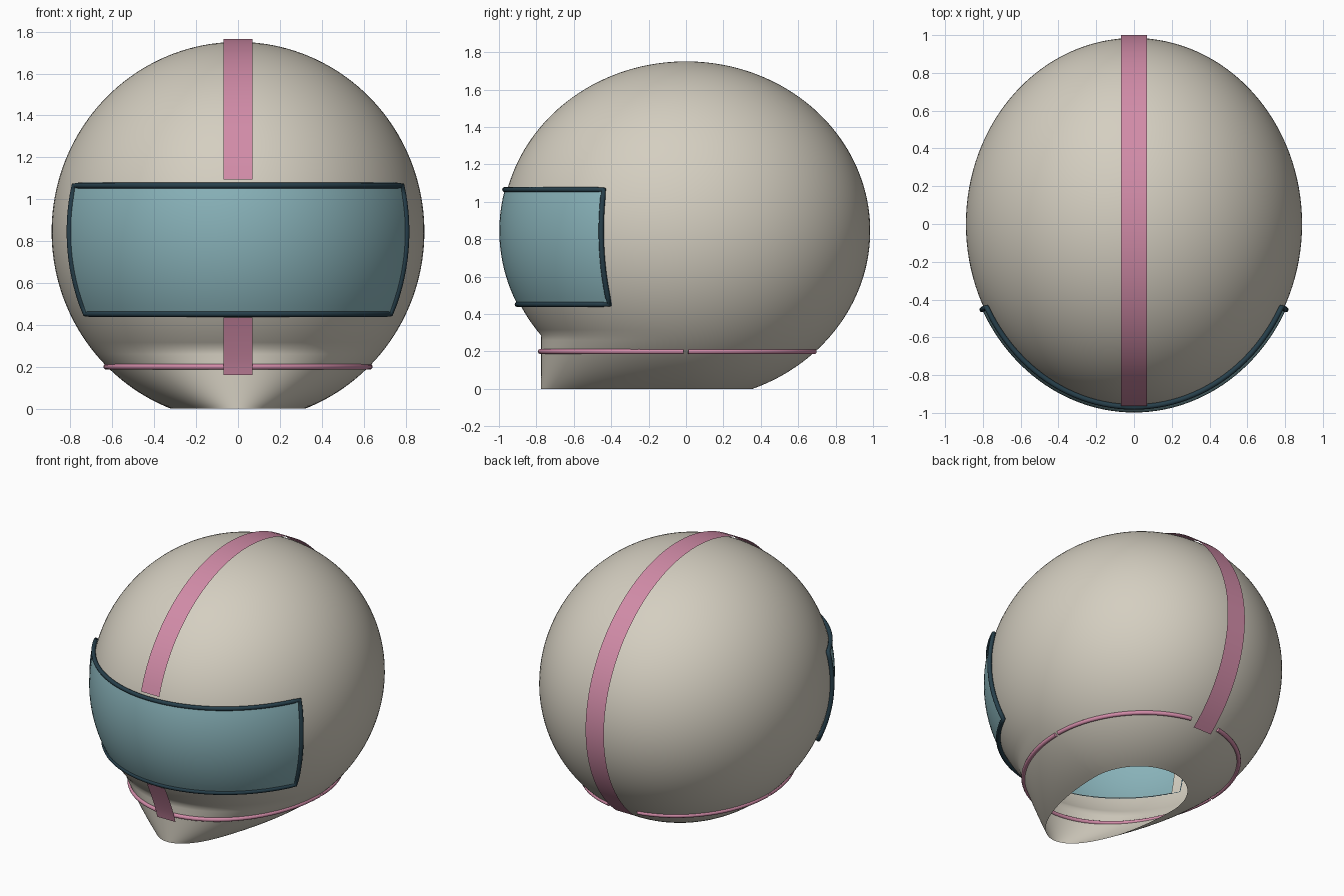
import bpy, bmesh
from math import sin, cos, sqrt, pi, radians, asin

old = bpy.data.objects.get("Cube")
if old:
    bpy.data.objects.remove(old, do_unlink=True)

RX, RY, RZ, CZ = 0.89, 0.985, 0.906, 0.845   # shell radii and centre height
CHIN = 0.775                                 # how far the chin bar reaches forward
LIFT = 0.013                                 # trim height above the shell


def material(name, rgb):
    m = bpy.data.materials.new(name)
    m.use_nodes = True
    m.diffuse_color = (*rgb, 1)
    m.node_tree.nodes["Principled BSDF"].inputs["Base Color"].default_value = (*rgb, 1)
    return m


cream = material("warm cream", (0.66, 0.62, 0.53))
pink = material("dusty pink", (0.64, 0.26, 0.39))
blue = material("visor blue", (0.25, 0.45, 0.49))
dark = material("dark teal", (0.02, 0.05, 0.07))


def surface(angle, z, lift=0.0):
    """Point on the helmet; angle 0 is the front, positive toward +x."""
    u = (z - CZ) / (RZ + lift)
    r = sqrt(max(0, 1 - u * u))
    depth = (RY + lift) * r
    if cos(angle) > 0:
        depth = max(depth, CHIN + lift) if z < 0.4 else depth
    return ((RX + lift) * r * sin(angle), -depth * cos(angle), z)


def lerp(a, b, t):
    return a + (b - a) * t


def sheet(name, fn, nu, nv, mat, skip=None):
    """Grid of quads from fn(u, v), with optional faces left out."""
    bm = bmesh.new()
    rows = [[bm.verts.new(fn(i / nu, j / nv)) for i in range(nu + 1)] for j in range(nv + 1)]
    for j in range(nv):
        for i in range(nu):
            if skip and skip((i + 0.5) / nu, (j + 0.5) / nv):
                continue
            bm.faces.new((rows[j][i], rows[j][i + 1], rows[j + 1][i + 1], rows[j + 1][i]))
    bmesh.ops.remove_doubles(bm, verts=bm.verts, dist=0.0005)
    loose = [v for v in bm.verts if not v.link_faces]
    bmesh.ops.delete(bm, geom=loose, context='VERTS')
    for f in bm.faces:
        f.smooth = True
    mesh = bpy.data.meshes.new(name)
    bm.to_mesh(mesh)
    bm.free()
    mesh.materials.append(mat)
    obj = bpy.data.objects.new(name, mesh)
    bpy.context.collection.objects.link(obj)
    return obj


def tube(name, points, radius, mat, closed=False):
    """Round bar along a path, turned into a mesh."""
    curve = bpy.data.curves.new(name, 'CURVE')
    curve.dimensions = '3D'
    curve.bevel_depth = radius
    curve.bevel_resolution = 3
    curve.use_fill_caps = True
    spline = curve.splines.new('POLY')
    spline.points.add(len(points) - 1)
    for p, co in zip(spline.points, points):
        p.co = (*co, 1)
    spline.use_cyclic_u = closed
    curve.materials.append(mat)
    obj = bpy.data.objects.new(name, curve)
    bpy.context.collection.objects.link(obj)
    bpy.ops.object.select_all(action='DESELECT')
    obj.select_set(True)
    bpy.context.view_layer.objects.active = obj
    bpy.ops.object.convert(target='MESH')
    return obj


# Shell, open at the neck and at the eye port
low = asin(-CZ / RZ)


def shell_at(u, v):
    return lerp(-pi, pi, u), CZ + RZ * sin(lerp(low, pi / 2, v))


def in_port(u, v):
    angle, z = shell_at(u, v)
    return abs(angle) < radians(60) and 0.48 < z < 1.04


sheet("shell", lambda u, v: surface(*shell_at(u, v)), 128, 72, cream, in_port)

# Visor and its frame
SIDE, BOTTOM, TOP = radians(63), 0.452, 1.065
sheet("visor", lambda u, v: surface(lerp(-SIDE, SIDE, u), lerp(BOTTOM, TOP, v), LIFT),
      48, 16, blue)

n, m = 48, 14
corners = [(-SIDE, BOTTOM, n), (SIDE, BOTTOM, m), (SIDE, TOP, n), (-SIDE, TOP, m)]
path = []
for k, (a, z, count) in enumerate(corners):
    a2, z2, _ = corners[(k + 1) % 4]
    path += [surface(lerp(a, a2, i / count), lerp(z, z2, i / count), LIFT) for i in range(count)]
tube("visor_frame", path, 0.014, dark, closed=True)

# Centre stripe from above the visor, over the crown, down to the nape
HALF = 0.07
start = asin((1.095 - CZ) / (RZ + LIFT))
end = pi - asin((0.16 - CZ) / (RZ + LIFT))


def stripe_at(u, v):
    a = lerp(start, end, v)
    return (lerp(-HALF, HALF, u), -(RY + LIFT + 0.002) * cos(a), CZ + (RZ + LIFT) * sin(a))


sheet("centre_stripe", stripe_at, 1, 64, pink)

# Short stripe on the chin, leaning in toward the bottom
sheet("chin_stripe",
      lambda u, v: (lerp(-HALF, HALF, u), -lerp(0.785, 0.9, v ** 1.2), lerp(0.16, 0.435, v)),
      1, 8, pink)

# Trim bead around the neck: one front arc and two rear arcs
BEAD = 0.2


def bead(name, a, b):
    pts = [surface(lerp(a, b, i / 40), BEAD, 0.003) for i in range(41)]
    tube(name, pts, 0.014, pink)


bead("front_neck_bead", radians(-89), radians(89))
for side, sign in (("left", 1), ("right", -1)):
    bead(side + "_rear_neck_bead", sign * radians(91), sign * radians(170))
